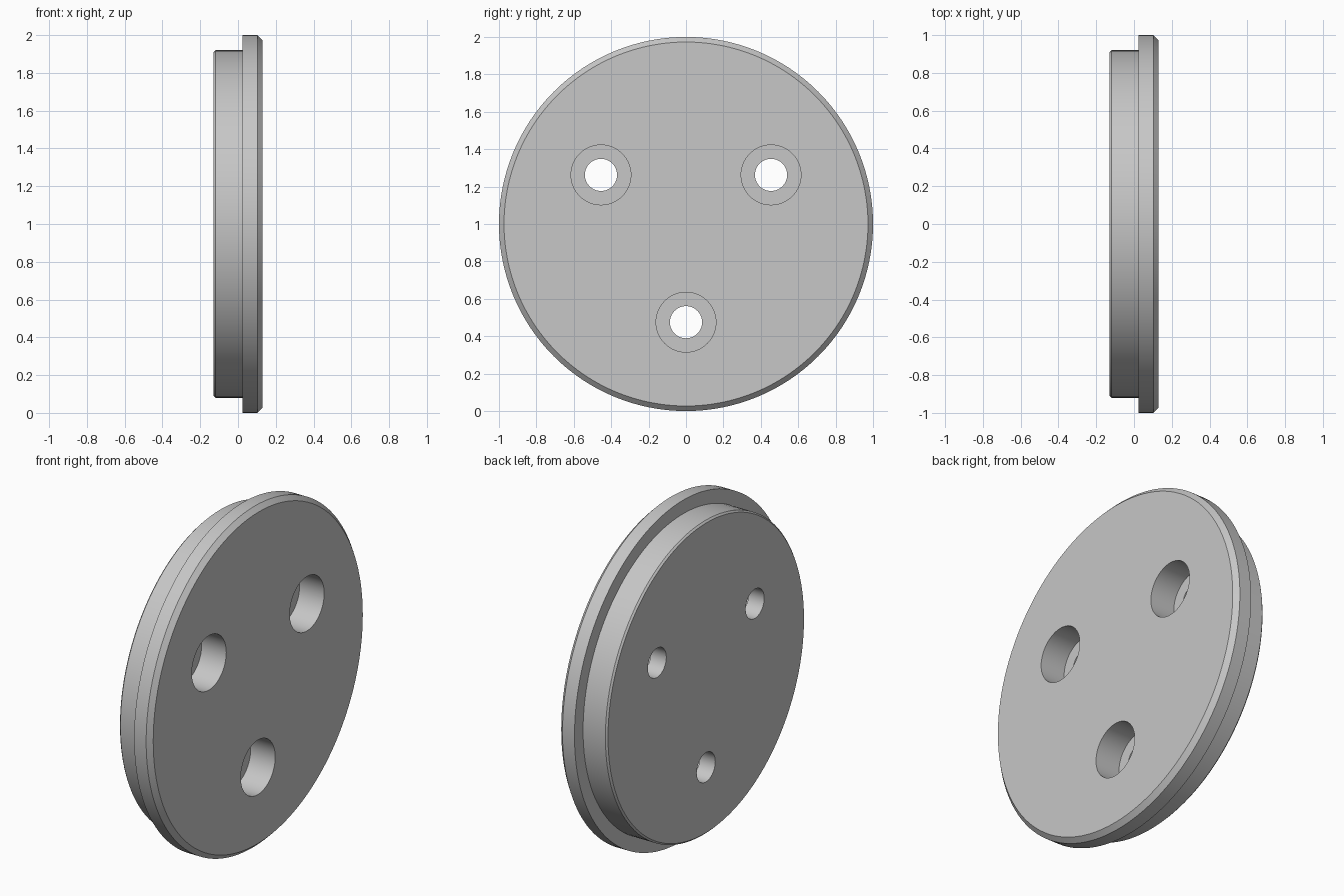
import bpy, bmesh, math
from mathutils import Matrix, Vector

default = bpy.data.objects.get("Cube")
if default:
    bpy.data.objects.remove(default, do_unlink=True)

# Plain grey finish
grey = bpy.data.materials.new("plain_grey")
grey.use_nodes = True
colour = (0.57, 0.57, 0.57, 1)
grey.diffuse_color = colour
grey.node_tree.nodes["Principled BSDF"].inputs["Base Color"].default_value = colour


def turned(name, profile, segments, centre):
    """Turn a profile of (x, radius) points about the x axis, with capped ends."""
    bm = bmesh.new()
    rings = []
    for x, r in profile:
        ring = []
        for i in range(segments):
            a = math.tau * i / segments
            ring.append(bm.verts.new((x, r * math.sin(a), r * math.cos(a))))
        rings.append(ring)
    for lower, upper in zip(rings, rings[1:]):
        for i in range(segments):
            j = (i + 1) % segments
            bm.faces.new((lower[i], lower[j], upper[j], upper[i]))
    bm.faces.new(rings[0])
    bm.faces.new(rings[-1])
    bm.transform(Matrix.Translation(centre))
    bmesh.ops.recalc_face_normals(bm, faces=bm.faces[:])
    mesh = bpy.data.meshes.new(name)
    bm.to_mesh(mesh)
    bm.free()
    mesh.materials.append(grey)
    obj = bpy.data.objects.new(name, mesh)
    bpy.context.collection.objects.link(obj)
    return obj


# Stepped disc: narrow boss, wide flange, chamfered rims
hub = Vector((0, 0, 1))
disc = turned("flanged_disc", [
    (-0.13, 0.91), (-0.12, 0.92), (0.025, 0.92),
    (0.025, 1.0), (0.103, 1.0), (0.13, 0.973)], 128, hub)

# Three counterbored screw holes
bpy.context.view_layer.objects.active = disc
disc.select_set(True)
for k in range(3):
    a = math.pi + math.tau * k / 3
    centre = hub + 0.525 * Vector((0, math.sin(a), math.cos(a)))
    cutter = turned("hole_cutter", [
        (-0.2, 0.086), (-0.03, 0.086), (-0.03, 0.16), (0.2, 0.16)], 64, centre)
    cutter.hide_render = True
    cut = disc.modifiers.new("screw_hole", "BOOLEAN")
    cut.operation = "DIFFERENCE"
    cut.solver = "EXACT"
    cut.object = cutter
    bpy.ops.object.modifier_apply(modifier=cut.name)
    bpy.data.objects.remove(cutter, do_unlink=True)

bpy.ops.object.shade_smooth_by_angle(angle=math.radians(30))
